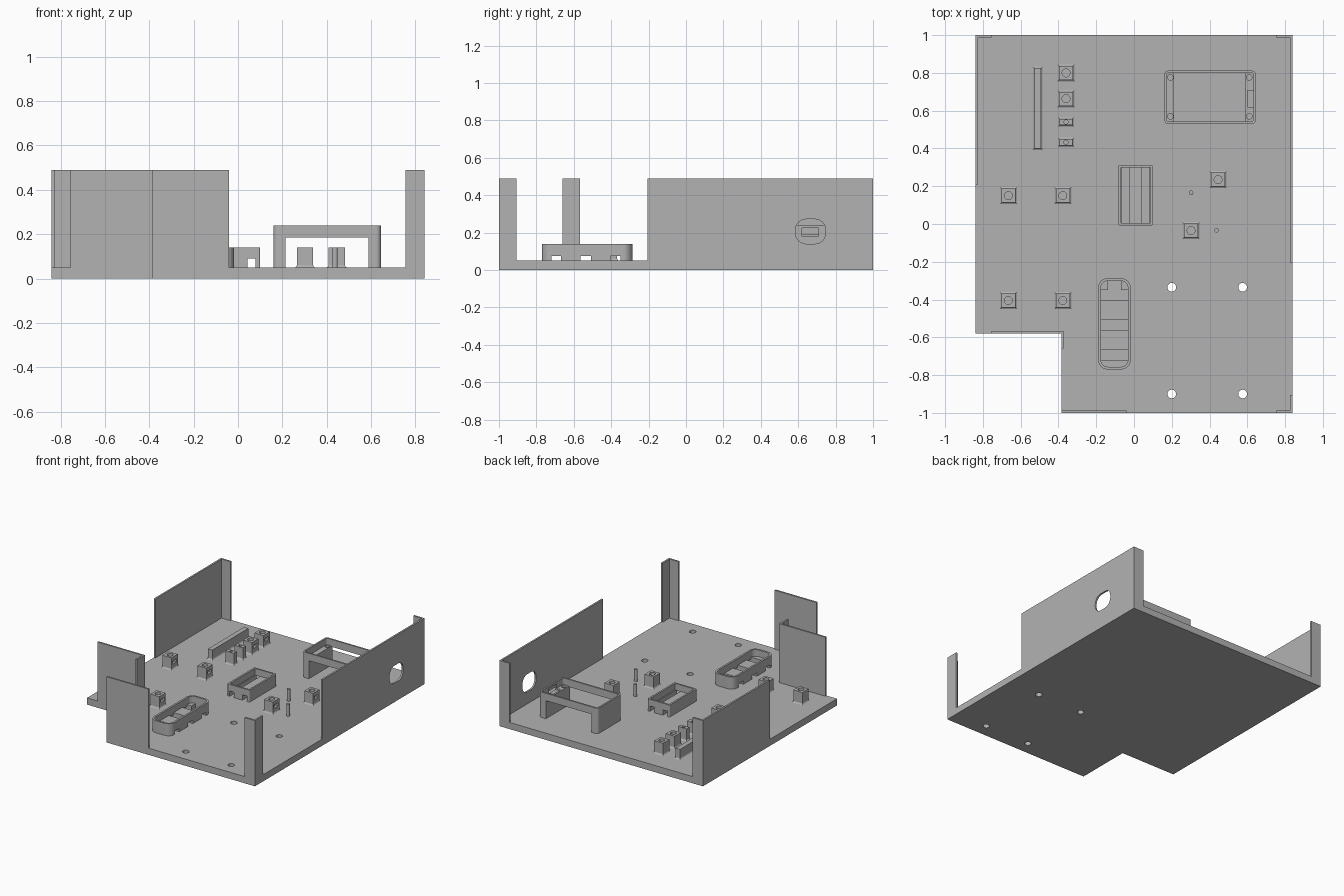
import bpy, bmesh, math
from mathutils import Matrix, Vector

cube = bpy.data.objects.get("Cube")
if cube:
    bpy.data.objects.remove(cube, do_unlink=True)

grey = bpy.data.materials.new("matte grey")
grey.use_nodes = True
colour = (0.45, 0.45, 0.45, 1)
grey.diffuse_color = colour
grey.node_tree.nodes["Principled BSDF"].inputs["Base Color"].default_value = colour

FLOOR, TOP, POST_TOP, WALL = 0.05, 0.49, 0.14, 0.013
SIDEWAYS = Matrix(((0, 0, 1, 0), (1, 0, 0, 0), (0, 1, 0, 0), (0, 0, 0, 1)))


def loft(name, rings):
    """Skin a stack of matching closed rings of 3D points."""
    bm = bmesh.new()
    loops = [[bm.verts.new(p) for p in ring] for ring in rings]
    n = len(loops[0])
    for a, b in zip(loops, loops[1:]):
        for i in range(n):
            j = (i + 1) % n
            bm.faces.new((a[i], a[j], b[j], b[i]))
    bm.faces.new(loops[0][::-1])
    bm.faces.new(loops[-1])
    bmesh.ops.recalc_face_normals(bm, faces=bm.faces)
    mesh = bpy.data.meshes.new(name)
    bm.to_mesh(mesh)
    bm.free()
    mesh.materials.append(grey)
    obj = bpy.data.objects.new(name, mesh)
    bpy.context.collection.objects.link(obj)
    return obj


def prism(name, points, z0, z1):
    return loft(name, [[(x, y, z) for x, y in points] for z in (z0, z1)])


def rect(x0, x1, y0, y1, r=0.0):
    """Rectangle outline, optionally with round corners."""
    if not r:
        return [(x0, y0), (x1, y0), (x1, y1), (x0, y1)]
    corners = [(x1 - r, y1 - r), (x0 + r, y1 - r), (x0 + r, y0 + r), (x1 - r, y0 + r)]
    return [(cx + r * math.cos((q + k / 6) * math.pi / 2),
             cy + r * math.sin((q + k / 6) * math.pi / 2))
            for q, (cx, cy) in enumerate(corners) for k in range(7)]


def circle(x, y, r, n=24):
    return [(x + r * math.cos(i * math.tau / n), y + r * math.sin(i * math.tau / n))
            for i in range(n)]


def cut(obj, cutter):
    """Subtract the cutter from the object and discard it."""
    mod = obj.modifiers.new("cut", 'BOOLEAN')
    mod.operation, mod.solver, mod.object = 'DIFFERENCE', 'EXACT', cutter
    bpy.context.view_layer.update()
    graph = bpy.context.evaluated_depsgraph_get()
    mesh = bpy.data.meshes.new_from_object(obj.evaluated_get(graph))
    obj.modifiers.clear()
    obj.data = mesh
    bpy.data.objects.remove(cutter, do_unlink=True)


def cut_prism(obj, points, z0, z1):
    cut(obj, prism("cutter", points, z0, z1))


def cut_sideways(obj, points, x0, x1):
    """Cut an outline given in y and z through a range of x."""
    cutter = prism("cutter", points, x0, x1)
    cutter.data.transform(SIDEWAYS)
    cut(obj, cutter)


def wall(name, path):
    """Thin wall on the inner (left) side of an axis-aligned path."""
    pts = [Vector(p) for p in path]
    normals = []
    for a, b in zip(pts, pts[1:]):
        d = (b - a).normalized()
        normals.append(Vector((-d.y, d.x)) * WALL)
    inner = []
    for i, p in enumerate(pts):
        near = normals[max(i - 1, 0):i + 1]
        inner.append(p + sum(near, Vector((0, 0))))
    return prism(name, [tuple(p) for p in pts + inner[::-1]], FLOOR, TOP)


def flared(name, x, y, hx, hy, top):
    """Upright block with a small fillet spreading onto the floor."""
    levels = [(FLOOR, 0.008), (FLOOR + 0.003, 0.003), (FLOOR + 0.009, 0), (top, 0)]
    return loft(name, [[(px, py, z) for px, py in
                        rect(x - hx - f, x + hx + f, y - hy - f, y + hy + f)]
                       for z, f in levels])


# Floor plate with a notched corner and four screw holes
base = prism("base_plate", [(-0.385, -1), (0.84, -1), (0.84, 1), (-0.84, 1),
                            (-0.84, -0.58), (-0.385, -0.58)], 0, FLOOR)
for hx in (0.2, 0.575):
    for hy in (-0.335, -0.9):
        cut_prism(base, circle(hx, hy, 0.023), -0.1, 0.1)

# Walls and corner posts
port_wall = wall("left_wall", [(0.84, -0.205), (0.84, 1), (0.755, 1)])
cut_sideways(port_wall, rect(0.585, 0.747, 0.14, 0.272, 0.058), 0.7, 0.9)
wall("right_wall", [(-0.755, 1), (-0.84, 1), (-0.84, 0.21)])
wall("front_corner", [(0.755, -1), (0.84, -1), (0.84, -0.905)])
wall("notch_wall", [(-0.755, -0.58), (-0.385, -0.58), (-0.385, -0.66)])
wall("front_wall", [(-0.385, -1), (-0.04, -1)])

# Square mounting posts with a pilot hole and a side slot
for x, y in [(-0.665, 0.15), (-0.377, 0.15), (-0.665, -0.405), (-0.377, -0.405),
             (0.445, 0.235), (0.302, -0.035), (-0.36, 0.8), (-0.36, 0.663)]:
    post = flared("mounting_post", x, y, 0.037, 0.037, POST_TOP)
    cut_prism(post, circle(x, y, 0.021), 0.08, 0.2)
    cut_sideways(post, rect(y - 0.022, y + 0.022, 0.088, 0.112), x, x + 0.1)

# Two narrow posts and the long rib beside them
for y in (0.54, 0.433):
    post = flared("narrow_post", -0.36, y, 0.035, 0.017, POST_TOP)
    cut_prism(post, circle(-0.36, y, 0.011), 0.08, 0.2)
flared("long_rib", -0.51, 0.613, 0.018, 0.212, 0.125)

# Locating pins
for x, y in [(0.302, 0.165), (0.437, -0.033)]:
    prism("locating_pin", circle(x, y, 0.012, 16), FLOOR, POST_TOP)

# Raised tray on two legs
tray = prism("raised_tray", rect(0.16, 0.645, 0.53, 0.812, 0.022), FLOOR, 0.24)
cut_prism(tray, rect(0.172, 0.633, 0.542, 0.8, 0.012), 0.192, 0.3)
cut_prism(tray, rect(0.213, 0.588, 0.4, 0.9), 0, 0.185)
cut_prism(tray, rect(0.213, 0.588, 0.542, 0.8), 0.1, 0.3)
cut_sideways(tray, rect(0.62, 0.708, 0.18, 0.225), 0.6, 0.7)
for x in (0.193, 0.61):
    for y in (0.57, 0.776):
        cut_prism(tray, circle(x, y, 0.015, 16), 0.12, 0.3)

# Middle holder with two channels running front to back
holder = prism("middle_holder", rect(-0.083, 0.1, -0.008, 0.312, 0.008), FLOOR, POST_TOP)
cut_prism(holder, rect(-0.07, 0.087, 0.005, 0.299), 0.092, 0.2)
for x0, x1 in ((-0.065, -0.027), (0.042, 0.08)):
    cut_prism(holder, rect(x0, x1, -0.1, 0.4), 0, 0.09)
    cut_prism(holder, rect(x0, x1, 0.005, 0.299), 0, 0.2)

# Rounded holder with three channels running side to side
cradle = prism("rounded_holder", rect(-0.19, -0.018, -0.77, -0.287, 0.05), FLOOR, POST_TOP)
cut_prism(cradle, rect(-0.176, -0.032, -0.756, -0.301, 0.037), 0.09, 0.2)
for y0, y1 in ((-0.72, -0.667), (-0.563, -0.507), (-0.405, -0.35)):
    cut_sideways(cradle, rect(y0, y1, 0, 0.075), -0.3, 0.1)
    cut_prism(cradle, rect(-0.176, -0.032, y0, y1), 0, 0.12)
cut_prism(cradle, rect(-0.138, -0.07, -0.36, -0.301), 0, 0.12)
